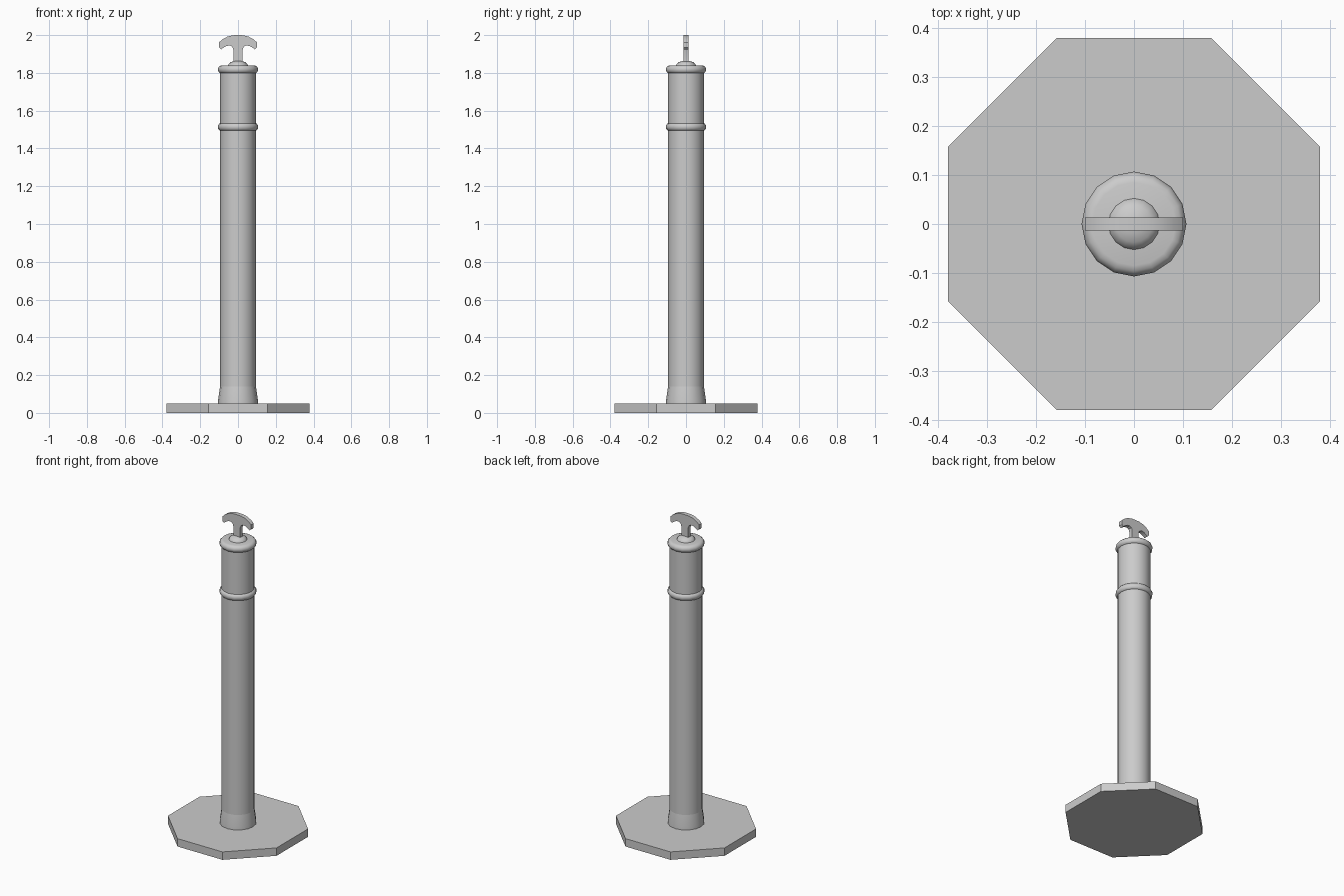
import bpy, bmesh, math

old = bpy.data.objects.get("Cube")
if old:
    bpy.data.objects.remove(old, do_unlink=True)

grey = bpy.data.materials.new("plain grey")
grey.use_nodes = True
colour = (0.6, 0.6, 0.6, 1)
grey.diffuse_color = colour
grey.node_tree.nodes["Principled BSDF"].inputs["Base Color"].default_value = colour


def finish(name, bm, smooth=None):
    bmesh.ops.recalc_face_normals(bm, faces=bm.faces)
    mesh = bpy.data.meshes.new(name)
    bm.to_mesh(mesh)
    bm.free()
    mesh.materials.append(grey)
    obj = bpy.data.objects.new(name, mesh)
    bpy.context.collection.objects.link(obj)
    if smooth:
        bpy.ops.object.select_all(action='DESELECT')
        obj.select_set(True)
        bpy.context.view_layer.objects.active = obj
        bpy.ops.object.shade_smooth_by_angle(angle=math.radians(smooth))
    return obj


def lathe(name, profile, sides=16, turn=0.0, smooth=None):
    """Revolve (radius, height) points about z and cap both ends."""
    bm = bmesh.new()
    rings = []
    for r, z in profile:
        angles = [turn + math.tau * i / sides for i in range(sides)]
        rings.append([bm.verts.new((r * math.cos(a), r * math.sin(a), z)) for a in angles])
    for low, high in zip(rings, rings[1:]):
        for i in range(sides):
            j = (i + 1) % sides
            bm.faces.new((low[i], low[j], high[j], high[i]))
    bm.faces.new(rings[0])
    bm.faces.new(rings[-1])
    return finish(name, bm, smooth)


def bead(radius, bulge, z, half):
    """Half-round profile of a raised band."""
    steps = [math.pi * (i / 6 - 0.5) for i in range(7)]
    return [(radius + bulge * math.cos(a), z + half * math.sin(a)) for a in steps]


# Octagonal foot plate
lathe("base_plate", [(0.411, 0), (0.411, 0.05)], sides=8, turn=math.pi / 8)

# Post with a flared foot
lathe("post_foot", [(0.106, 0.045), (0.105, 0.07), (0.095, 0.14)], smooth=40)
lathe("post", [(0.095, 0.14), (0.095, 1.82)], smooth=40)

# Raised band and rounded cap rim
lathe("post_band", bead(0.09, 0.017, 1.514, 0.021), smooth=60)
lathe("cap_rim", bead(0.085, 0.022, 1.818, 0.022), smooth=60)

# Low dome under the handle
dome = [math.radians(a) for a in (0, 22, 45, 68, 85)]
lathe("cap_dome", [(0.053 * math.cos(a), 1.838 + 0.027 * math.sin(a)) for a in dome], smooth=60)

# Anchor-shaped handle: mirrored half outline, extruded in depth
half = [(0.024, 1.85), (0.024, 1.922), (0.030, 1.938), (0.043, 1.945),
        (0.060, 1.943), (0.076, 1.934), (0.090, 1.924), (0.100, 1.934),
        (0.100, 1.962), (0.082, 1.978), (0.056, 1.992), (0.028, 1.999)]
outline = half + [(0, 2.0)] + [(-x, z) for x, z in reversed(half)]
bm = bmesh.new()
face = bm.faces.new([bm.verts.new((x, -0.013, z)) for x, z in outline])
grown = bmesh.ops.extrude_face_region(bm, geom=[face])
moved = [v for v in grown["geom"] if isinstance(v, bmesh.types.BMVert)]
bmesh.ops.translate(bm, verts=moved, vec=(0, 0.026, 0))
finish("handle", bm, smooth=35)
